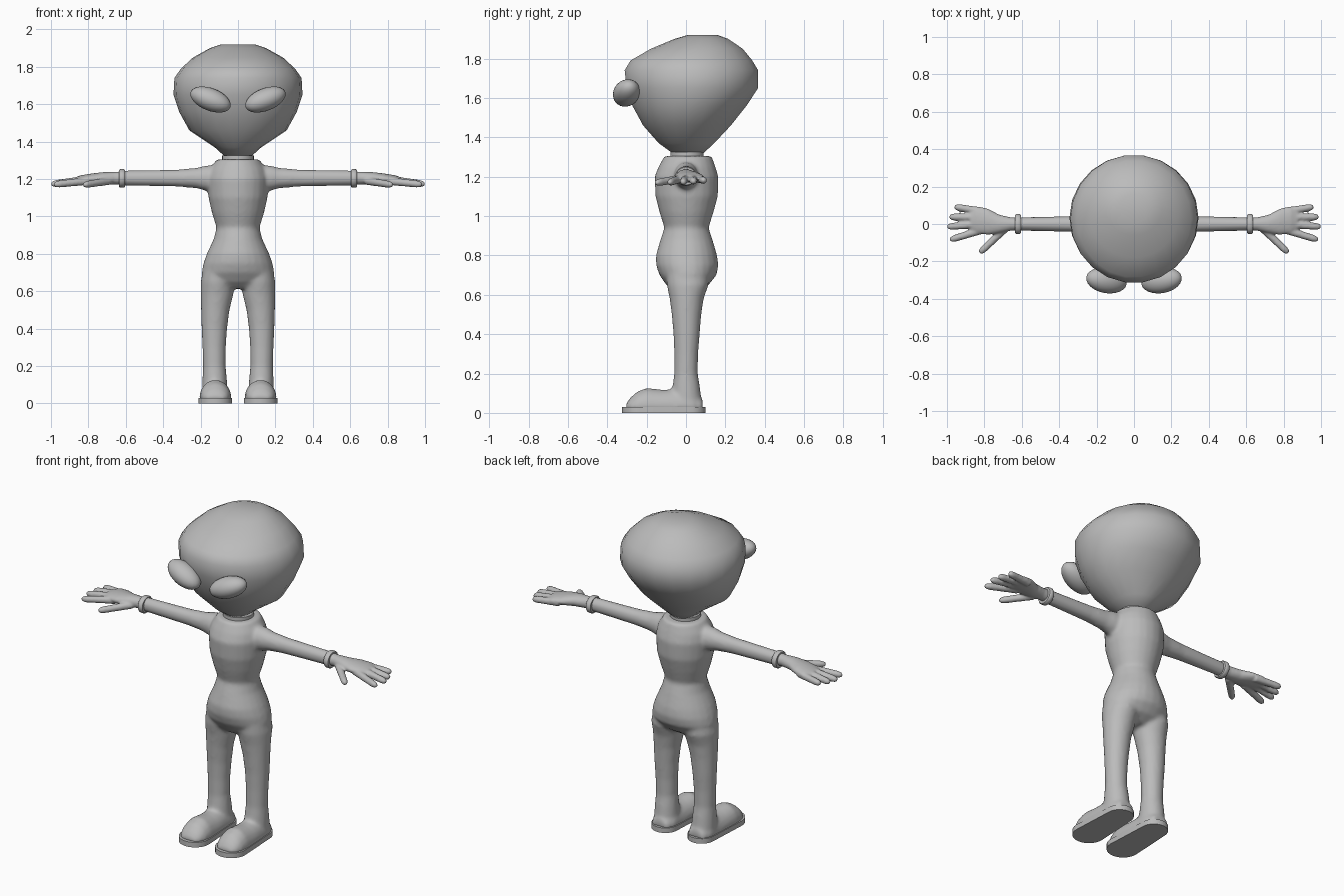
import bpy, bmesh
from math import sin, cos, tau, radians
from mathutils import Vector, Matrix

if "Cube" in bpy.data.objects:
    bpy.data.objects.remove(bpy.data.objects["Cube"])

grey = bpy.data.materials.new("plain grey")
grey.use_nodes = True
GREY = (0.5, 0.5, 0.5, 1)
grey.diffuse_color = GREY
grey.node_tree.nodes["Principled BSDF"].inputs["Base Color"].default_value = GREY


def finish(name, bm, angle=40, voxel=0):
    """Turn a bmesh into a shaded object; a voxel size fuses overlapping parts."""
    bmesh.ops.recalc_face_normals(bm, faces=bm.faces)
    mesh = bpy.data.meshes.new(name)
    bm.to_mesh(mesh)
    bm.free()
    mesh.materials.append(grey)
    ob = bpy.data.objects.new(name, mesh)
    bpy.context.collection.objects.link(ob)
    bpy.ops.object.select_all(action='DESELECT')
    ob.select_set(True)
    bpy.context.view_layer.objects.active = ob
    bpy.ops.object.shade_smooth_by_angle(angle=radians(angle))
    if voxel:
        fuse = ob.modifiers.new("fuse", 'REMESH')
        fuse.mode = 'VOXEL'
        fuse.voxel_size = voxel
        fuse.use_smooth_shade = True
        blend = ob.modifiers.new("blend", 'SMOOTH')
        blend.factor = 0.5
        blend.iterations = 6
    return ob


def loft(bm, rings, n=20):
    """Skin a list of (centre, half axis, half axis) ellipses and cap both ends."""
    loops = []
    for c, u, v in rings:
        loops.append([bm.verts.new(Vector(c) + Vector(u) * cos(tau * i / n)
                                   + Vector(v) * sin(tau * i / n)) for i in range(n)])
    for a, b in zip(loops, loops[1:]):
        for i in range(n):
            j = (i + 1) % n
            bm.faces.new((a[i], a[j], b[j], b[i]))
    bm.faces.new(loops[0])
    bm.faces.new(loops[-1])
    return [v for loop in loops for v in loop]


def upright(z, x0, x1, y0, y1):
    """Horizontal ellipse filling the given x and y range."""
    return (((x0 + x1) / 2, (y0 + y1) / 2, z), ((x1 - x0) / 2, 0, 0), (0, (y1 - y0) / 2, 0))


def finger(bm, points, r):
    """Tapered rod with a rounded tip."""
    a, b = Vector(points[0]), Vector(points[1])
    d = (b - a).normalized()
    side = d.cross(Vector((0, 0, 1))).normalized()
    up = side.cross(d)
    steps = ((0, 1.1), (0.5, 1), (0.85, 0.95), (0.95, 0.75), (1, 0.35))
    loft(bm, [(a.lerp(b, t), side * r * k, up * r * k) for t, k in steps], 12)


# Head: wide dome tapering to a narrow chin
head = [(1.32, .07, -.07, .09), (1.37, .125, -.14, .145), (1.46, .26, -.22, .23),
        (1.56, .315, -.275, .31), (1.65, .345, -.305, .37), (1.74, .34, -.315, .37),
        (1.79, .305, -.285, .34), (1.85, .24, -.18, .29), (1.9, .15, -.06, .215),
        (1.92, .09, .01, .16)]
bm = bmesh.new()
loft(bm, [upright(z, -w, w, f, b) for z, w, f, b in head], 22)
finish("head", bm, 60)

# Neck
bm = bmesh.new()
loft(bm, [upright(z, -.085, .085, -.08, .09) for z in (1.28, 1.325)], 24)
finish("neck", bm)

# Body: torso, arms, legs and shoe uppers fused into one skin
torso = [(1.305, .115, -.11, .13), (1.25, .15, -.14, .15), (1.2, .163, -.16, .165),
         (1.1, .158, -.155, .162), (1.02, .14, -.135, .14), (.94, .115, -.11, .115),
         (.88, .13, -.13, .135), (.8, .167, -.153, .158), (.75, .185, -.152, .165),
         (.7, .195, -.135, .155), (.65, .18, -.1, .115), (.615, .12, -.06, .06)]
leg = [(.75, .03, .18, -.1, .11), (.65, .015, .2, -.098, .115), (.58, .025, .2, -.083, .09),
       (.5, .045, .198, -.073, .078), (.4, .058, .195, -.064, .07), (.3, .065, .19, -.06, .062),
       (.2, .066, .187, -.06, .06), (.14, .06, .19, -.068, .07), (.02, .05, .195, -.08, .085)]
arm = [(.08, .06, .07), (.17, .06, .068), (.22, .05, .055), (.32, .043, .046),
       (.45, .04, .043), (.63, .036, .04)]
shoe = [(-.305, .045, .04), (-.285, .075, .065), (-.25, .107, .08), (-.2, .127, .086),
        (-.12, .118, .083), (-.05, .12, .078), (.03, .11, .075), (.085, .07, .05)]
bm = bmesh.new()
loft(bm, [upright(z, -w, w, f, b) for z, w, f, b in torso], 24)
for s in (1, -1):
    loft(bm, [upright(z, s * a, s * b, f, k) for z, a, b, f, k in leg])
    loft(bm, [((s * x, 0, 1.205), (0, ry, 0), (0, 0, rz)) for x, ry, rz in arm])
    for v in loft(bm, [((s * .121, y, .03), (w, 0, 0), (0, 0, top - .03)) for y, top, w in shoe]):
        v.co.z = max(v.co.z, .015)
finish("body", bm, 60, voxel=.011)

palm = [(.6, 0, 1.205, .034, .036), (.66, 0, 1.205, .036, .034), (.72, 0, 1.203, .05, .034),
        (.78, .012, 1.2, .07, .03), (.84, .022, 1.195, .073, .025), (.875, .02, 1.19, .055, .018)]
digits = [((.8, .065, 1.19), (.96, .092, 1.18)), ((.82, .035, 1.195), (.988, .038, 1.175)),
          ((.82, .0, 1.195), (1, -.015, 1.172)), ((.8, -.028, 1.19), (.985, -.085, 1.17)),
          ((.69, -.025, 1.19), (.825, -.155, 1.168))]
for side, s in (("left", 1), ("right", -1)):
    # Hand: palm, four fingers and a thumb
    bm = bmesh.new()
    loft(bm, [((s * x, y, z), (0, ry, 0), (0, 0, rz)) for x, y, z, ry, rz in palm])
    for points in digits:
        finger(bm, [(s * x, y, z) for x, y, z in points], .02)
    finish(side + "_hand", bm, 60, voxel=.006)

    # Wristband
    bm = bmesh.new()
    loft(bm, [((s * x, 0, 1.203), (0, r, 0), (0, 0, r * .92))
              for x, r in ((.605, .049), (.611, .054), (.629, .054), (.635, .049))], 24)
    finish(side + "_wristband", bm)

    # Sole: hull around a toe disc and a smaller heel disc
    bm = bmesh.new()
    for y, r in ((-.235, .09), (.023, .077)):
        for z in (0, .03):
            bmesh.ops.create_circle(bm, segments=28, radius=r,
                                    matrix=Matrix.Translation((s * .121, y, z)))
    hull = bmesh.ops.convex_hull(bm, input=bm.verts)
    extra = {g for g in hull["geom_interior"] if isinstance(g, bmesh.types.BMVert)}
    bmesh.ops.delete(bm, geom=list(extra), context='VERTS')
    bmesh.ops.dissolve_limit(bm, angle_limit=.01, verts=bm.verts, edges=bm.edges)
    finish(side + "_sole", bm)

    # Eye: slanted bulging ellipsoid
    bm = bmesh.new()
    place = (Matrix.Translation((s * .147, -.302, 1.625)) @ Matrix.Rotation(s * radians(10), 4, 'Z')
             @ Matrix.Rotation(-s * radians(21), 4, 'Y') @ Matrix.Diagonal((.115, .068, .06, 1)))
    bmesh.ops.create_uvsphere(bm, u_segments=24, v_segments=16, radius=1, matrix=place)
    finish(side + "_eye", bm, 60)
